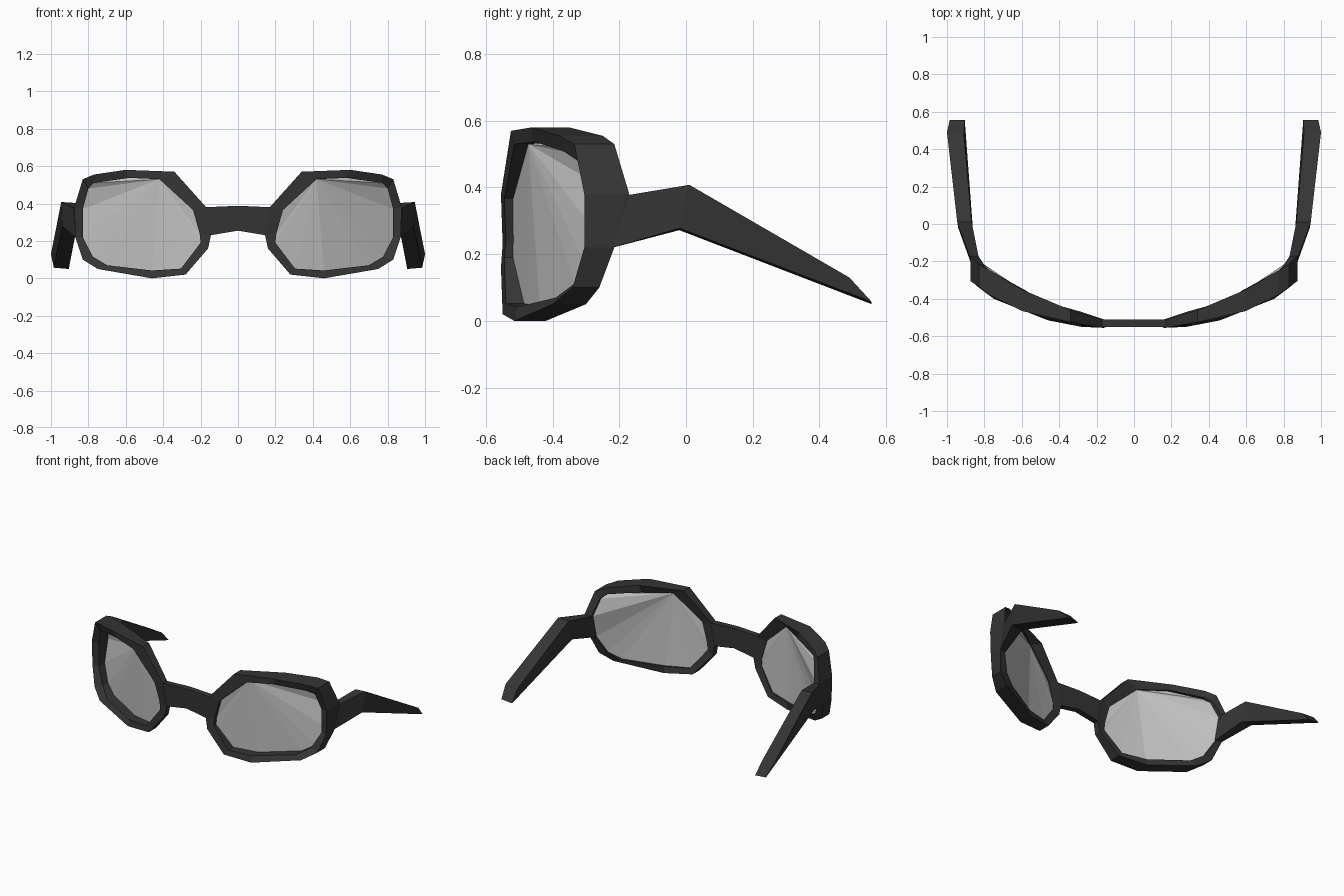
import bpy
import bmesh

if "Cube" in bpy.data.objects:
    bpy.data.objects.remove(bpy.data.objects["Cube"])


def material(name, c):
    m = bpy.data.materials.new(name)
    m.diffuse_color = (c, c, c, 1)
    m.use_nodes = True
    m.node_tree.nodes["Principled BSDF"].inputs["Base Color"].default_value = m.diffuse_color
    return m


BLACK = material("frame black", 0.035)
GREY = material("lens grey", 0.55)


def finish(name, bm, mat, mirror=True):
    bmesh.ops.recalc_face_normals(bm, faces=bm.faces[:])
    me = bpy.data.meshes.new(name)
    bm.to_mesh(me)
    bm.free()
    me.materials.append(mat)
    ob = bpy.data.objects.new(name, me)
    bpy.context.collection.objects.link(ob)
    if mirror:
        ob.modifiers.new("mirror", 'MIRROR').use_mirror_merge = False
    return ob


def loft(name, sections, closed=False, mirror=True):
    """Skin a chain of four-cornered cross-sections."""
    bm = bmesh.new()
    rows = [[bm.verts.new(p) for p in s] for s in sections]
    n = len(rows)
    for i in range(n if closed else n - 1):
        a, b = rows[i], rows[(i + 1) % n]
        for j in range(4):
            k = (j + 1) % 4
            bm.faces.new((a[j], a[k], b[k], b[j]))
    if not closed:
        bm.faces.new(rows[0])
        bm.faces.new(rows[-1])
    return finish(name, bm, BLACK, mirror)


# Rim outline: outer x, outer z, front y, back y, inner x, inner z
RIM = [
    (.17, .38, -.555, -.51, .24, .365),
    (.34, .57, -.525, -.46, .42, .53),
    (.60, .58, -.465, -.35, .58, .537),
    (.77, .555, -.38, -.25, .77, .51),
    (.83, .53, -.335, -.215, .80, .48),
    (.875, .38, -.305, -.17, .83, .37),
    (.87, .22, -.305, -.215, .83, .22),
    (.83, .10, -.34, -.26, .775, .115),
    (.75, .05, -.40, -.30, .70, .07),
    (.46, .0, -.515, -.42, .46, .042),
    (.28, .02, -.55, -.47, .305, .052),
    (.16, .16, -.555, -.51, .20, .19),
    (.145, .23, -.55, -.51, .205, .24),
]
loft("rim", [[(ox, f, oz), (ix, f + .01, iz), (ix, b - .005, iz), (ox, b, oz)]
             for ox, oz, f, b, ix, iz in RIM], closed=True)

# Lenses: faceted fans from the top inner corner, set near the back of the rim
bm = bmesh.new()
vs = [bm.verts.new((ix, f + .8 * (b - f), iz)) for ox, oz, f, b, ix, iz in RIM]
vs = vs[1:] + vs[:1]
for p, q in zip(vs[1:], vs[2:]):
    bm.faces.new((vs[0], p, q))
finish("lens", bm, GREY)

# Bridge over the nose
def bridge_section(xt, xb, top, bottom):
    return [(xt, -.552, top), (xb, -.549, bottom), (xb, -.511, bottom), (xt, -.511, top)]


loft("bridge", [bridge_section(-.175, -.148, .38, .23),
                bridge_section(0, 0, .388, .255),
                bridge_section(.175, .148, .38, .23)], mirror=False)

# Temple arms: outer top, outer bottom, inner bottom, inner top
loft("temple_arm", [
    [(.878, -.175, .377), (.869, -.218, .22), (.825, -.222, .22), (.828, -.19, .372)],
    [(.945, .01, .408), (.94, -.02, .278), (.862, -.02, .272), (.868, .01, .403)],
    [(1.0, .49, .13), (.985, .557, .057), (.905, .557, .05), (.91, .49, .125)],
])
